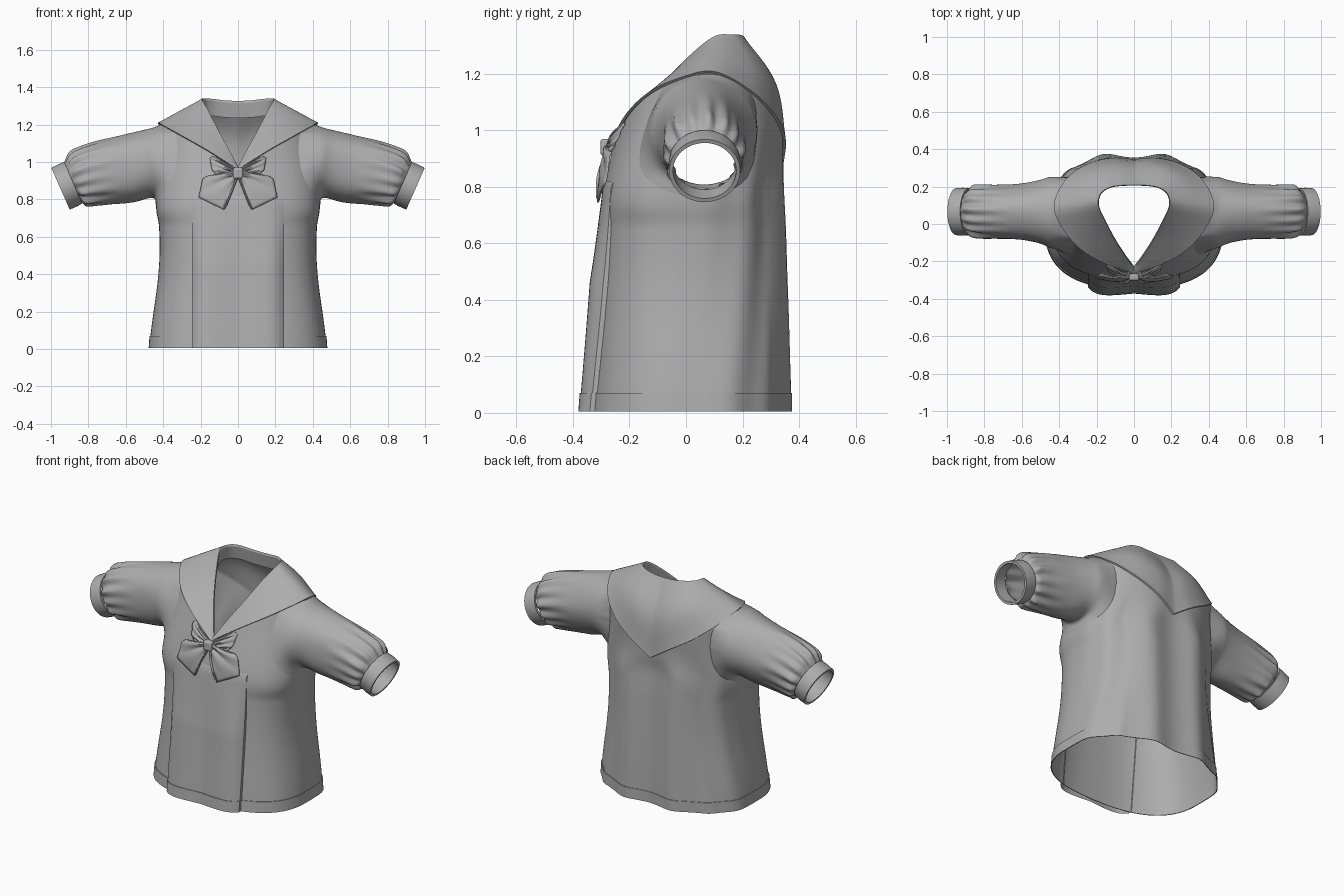
import bpy, bmesh, math
from mathutils import Vector as V
from mathutils.bvhtree import BVHTree

if "Cube" in bpy.data.objects:
    bpy.data.objects.remove(bpy.data.objects["Cube"])

cloth = bpy.data.materials.new("grey_cloth")
cloth.diffuse_color = (0.42, 0.42, 0.42, 1)
cloth.use_nodes = True
cloth.node_tree.nodes["Principled BSDF"].inputs["Base Color"].default_value = cloth.diffuse_color


def spline(pts, t):
    """Catmull-Rom through pts, t runs from 0 to len(pts)-1."""
    i = max(0, min(int(t), len(pts) - 2))
    f = t - i
    p1, p2 = pts[i], pts[i + 1]
    p0 = pts[i - 1] if i > 0 else p1 * 2 - p2
    p3 = pts[i + 2] if i + 2 < len(pts) else p2 * 2 - p1
    return 0.5 * (2 * p1 + (p2 - p0) * f + (2 * p0 - 5 * p1 + 4 * p2 - p3) * f * f
                  + (3 * p1 - p0 - 3 * p2 + p3) * f ** 3)


def grid(name, rows, closed=False, drop=None, angle=40, thick=0):
    """Skin rows of points into a smooth sheet or tube."""
    bm = bmesh.new()
    vs = [[bm.verts.new(p) for p in r] for r in rows]
    n = len(rows[0])
    for a, b in zip(vs, vs[1:]):
        for j in range(n if closed else n - 1):
            k = (j + 1) % n
            bm.faces.new((a[j], a[k], b[k], b[j]))
    tree = BVHTree.FromBMesh(bm)
    if drop:
        bad = [f for f in bm.faces if drop(f.calc_center_median())]
        bmesh.ops.delete(bm, geom=bad, context='FACES')
    bmesh.ops.remove_doubles(bm, verts=bm.verts, dist=0.0005)
    bmesh.ops.recalc_face_normals(bm, faces=bm.faces)
    me = bpy.data.meshes.new(name)
    bm.to_mesh(me)
    bm.free()
    finish(bpy.data.objects.new(name, me), angle, thick)
    return tree


def finish(ob, angle=40, thick=0):
    ob.data.materials.append(cloth)
    if ob.name not in bpy.context.collection.objects:
        bpy.context.collection.objects.link(ob)
    if thick:
        m = ob.modifiers.new("thickness", 'SOLIDIFY')
        m.thickness, m.offset = thick, 0
    bpy.ops.object.select_all(action='DESELECT')
    ob.select_set(True)
    bpy.context.view_layer.objects.active = ob
    bpy.ops.object.shade_smooth_by_angle(angle=math.radians(angle))


# Torso sections: height, half width, front y, back y
SEC = [V(p) for p in ((.005, .475, -.345, .35), (.07, .47, -.34, .35), (.2, .452, -.329, .347),
                      (.35, .43, -.317, .343), (.5, .418, -.306, .338), (.65, .42, -.297, .333),
                      (.8, .437, -.288, .325))]
# Half curves running front to back: collar edge and neckline
EDGE = [V(p) for p in ((0, -.255, .955), (.15, -.205, 1.05), (.28, -.13, 1.125), (.375, -.02, 1.178),
                       (.42, .10, 1.2), (.36, .23, 1.13), (.25, .31, 1.045), (.12, .343, .965), (0, .335, .885))]
NECK = [V(p) for p in ((0, -.225, .97), (.045, -.165, 1.055), (.10, -.08, 1.155), (.153, .02, 1.26),
                       (.187, .1, 1.322), (.175, .16, 1.328), (.13, .192, 1.326), (.07, .203, 1.318), (0, .205, 1.315))]
YC, N = 0.03, 120


def half(curve, th):
    s = th / math.pi
    side = 1 if s <= 1 else -1
    p = spline(curve, (s if s <= 1 else 2 - s) * 8)
    return V((p.x * side, p.y, p.z))


def section(sec, th):
    z, a, f, b = sec
    sn, c = math.sin(th), math.cos(th)
    x = a * math.copysign(abs(sn) ** .8, sn)
    y = YC - (c ** .68 * (YC - f) if c > 0 else -abs(c) ** .8 * (b - YC))
    back = max(0, min(1, .3 - c))
    y += .03 * back * math.exp(-((abs(x) - .16) / .09) ** 2)
    r = 1 + .015 * back * math.sin(11 * abs(math.pi - th) + 5 * z)
    return V((x * r, YC + (y - YC) * (r if c > -.8 else 1), z))


def column(th):
    """Torso line from hem to collar edge, and collar line up to the neck."""
    e, n = half(EDGE, th), half(NECK, th)
    back = max(0, -math.cos(th))
    mid = (e + n) / 2 + V((0, .042 * back, .003 + .012 * back))
    return [section(s, th) for s in SEC] + [e], [e, mid, n]


cols = [column(2 * math.pi * j / N) for j in range(N)]


def ring(t):
    return [spline(c[0], t) if t <= 7 else spline(c[1], t - 7) for c in cols]


# Torso with open armholes
ts = [i / 3 for i in range(15)] + [5 + i / 28 for i in range(56)] + [7 + i / 8 for i in range(17)]
body = grid("bodice", [ring(t) for t in ts], True,
            lambda c: abs(c.x) > .27 and ((c.y - .05) / .18) ** 2 + ((c.z - .975) / .19) ** 2 < 1)


def swell(pts, d, c=V((0, .04, .8))):
    return [p + (p - c).normalized() * d for p in pts]


# Sailor collar, slightly lifted from the torso, with a turned edge and neck facing
grid("sailor_collar", [swell(ring(7), .001)] + [swell(ring(7 + i / 8), .012) for i in range(17)] + [ring(9)], True)
inner = [p + V((p.x * .06, .012 if p.y > .1 else 0, -.08 * max(0, min(1, (p.z - 1) / .3)))) for p in ring(9)]
grid("neck_facing", [ring(9), inner], True)


# Hem band around the bottom
def widen(pts, k=1.01):
    return [V((p.x * k, YC + (p.y - YC) * k, p.z)) for p in pts]


grid("hem_band", [ring(0), widen(ring(0)), widen(ring(1)), ring(1)], True)

# Front panel standing slightly proud of the torso between two seams
rows = []
for i in range(25):
    sec = spline(SEC, i / 4)
    k = max(0, min(1, (.86 - sec[0]) / .4))
    row = []
    for j in range(-13, 14):
        x = max(-12, min(12, j)) * .0204
        cs = math.sqrt(1 - min(1, (abs(x) / sec[1]) ** 2.5))
        skin = YC - cs ** .68 * (YC - sec[2])
        w = (abs(x) / .245) ** 5
        proud = sec[2] - .02 - .012 * math.sin(min(1, abs(x) / .2) * math.pi / 2)
        y = (proud * (1 - w) + (skin - .014) * w) * k + skin * (1 - k) - .003
        row.append(V((x, skin + .006 if abs(j) == 13 else y, sec[0])))
    rows.append(row)
rows.append([V((p.x, p.y + .01, p.z + .02)) for p in rows[-1]])
grid("front_panel", rows)
grid("panel_hem", [[p + V((0, -d, 0)) for p in rows[i]] for i, d in ((0, .004), (4, .004), (4, 0))])

# Sleeve sections: top x, z; bottom x, z; front and back y
TOPS = [V(p) for p in ((.36, 1.21, 0), (.46, 1.182, 0), (.6, 1.148, 0), (.75, 1.11, 0),
                       (.85, 1.073, 0), (.9, 1.042, 0), (.927, .995, 0))]
BOTS = [V(p) for p in ((.41, .765, 0), (.455, .808, 0), (.56, .785, 0), (.69, .772, 0),
                       (.775, .766, 0), (.815, .768, 0), (.838, .79, 0))]
SIDE = [V(p) for p in ((-.215, .30, 0), (-.125, .25, 0), (-.09, .217, 0), (-.081, .205, 0),
                       (-.077, .203, 0), (-.066, .197, 0), (-.045, .175, 0))]


def oval(tp, bt, yf, yb, sx, n=96, ripple=0, crease=0):
    out, c = [], (tp + bt) / 2
    for j in range(n):
        a = 2 * math.pi * j / n
        r = 1 + ripple * (math.sin(14 * a) + .5 * math.sin(9 * a + 1)) + crease * math.sin(5 * a)
        p = c + (tp - bt) / 2 * math.cos(a) * r
        out.append(V((p.x * sx, (yf + yb) / 2 + (yb - yf) / 2 * math.sin(a) * r, p.y)))
    return out


for sx, side in ((1, "right"), (-1, "left")):
    keys = [oval(TOPS[i], BOTS[i], SIDE[i].x, SIDE[i].y, sx) for i in range(3)]
    keys[0] = [body.find_nearest(p)[0] for p in keys[0]]
    # the sleeve grows out of the torso surface
    rows = [[spline(k, i / 6) for k in zip(*keys)] for i in range(7)]
    for i in range(7, 37):
        t = i / 6
        s = spline(SIDE, t)
        rip = .062 * max(0, min(1, (t - 2.4) / 2.2)) * (1 if t < 5.5 else .7)
        rows.append(oval(spline(TOPS, t), spline(BOTS, t), s.x, s.y, sx, ripple=rip,
                         crease=.02 * math.sin(math.pi * max(0, min(1, (t - 1) / 3)))))
    grid("puff_sleeve_" + side, rows, True, angle=60)
    # Cuff: tilted oval band with thickness
    a0, b0 = V((.93, 1.0, 0)), V((.832, .778, 0))
    step = V((.068, -.032, 0))
    d = (a0 - b0).normalized() * .014
    grid("cuff_" + side, [oval(a0 + step * k - d * s, b0 + step * k + d * s, -.06 + .014 * s, .192 - .014 * s, sx, 48)
                          for k, s in ((0, 1), (0, 0), (.5, -.15), (1, 0), (1, 1), (.5, 1), (0, 1))], True)


def fan(name, root, outer, sx, waves, amp):
    """Gathered cloth fanning out from the knot to an outer outline."""
    n, m, rows = 28, 12, []
    root, outer = [V(p) for p in root], [V(p) for p in outer]
    for i in range(m + 1):
        t, row = i / m, []
        for j in range(n + 1):
            w = j / n
            u = w * (len(outer) - 1)
            q = min(int(u), len(outer) - 2)
            p = root[0].lerp(root[1], w).lerp(outer[q].lerp(outer[q + 1], u - q), t)
            p.y += amp * math.sin(waves * 2 * math.pi * w) * (1 - .75 * t) - .012 * math.sin(math.pi * t)
            row.append(V((p.x * sx, p.y, p.z)))
        rows.append(row)
    grid(name, rows, thick=.006)


# Bow tails, gathered scarf ends and knot
for sx, side in ((1, "right"), (-1, "left")):
    fan("bow_tail_" + side, [(.015, -.277, .955), (.005, -.28, .91)],
        [(.165, -.265, .925), (.19, -.27, .905), (.21, -.287, .81), (.075, -.313, .745), (.06, -.313, .77)], sx, 3, .007)
    fan("scarf_end_" + side, [(.01, -.268, .965), (.015, -.274, .925)],
        [(.13, -.213, 1.03), (.15, -.22, 1.02), (.14, -.248, .96), (.11, -.262, .925)], sx, 4, .007)

bpy.ops.mesh.primitive_cube_add(size=1, location=(0, -.283, .94))
knot = bpy.context.object
knot.name = "bow_knot"
knot.scale = (.055, .04, .06)
bpy.ops.object.transform_apply(location=False, rotation=False, scale=True)
bevel = knot.modifiers.new("round", 'BEVEL')
bevel.width, bevel.segments = .012, 4
finish(knot)
